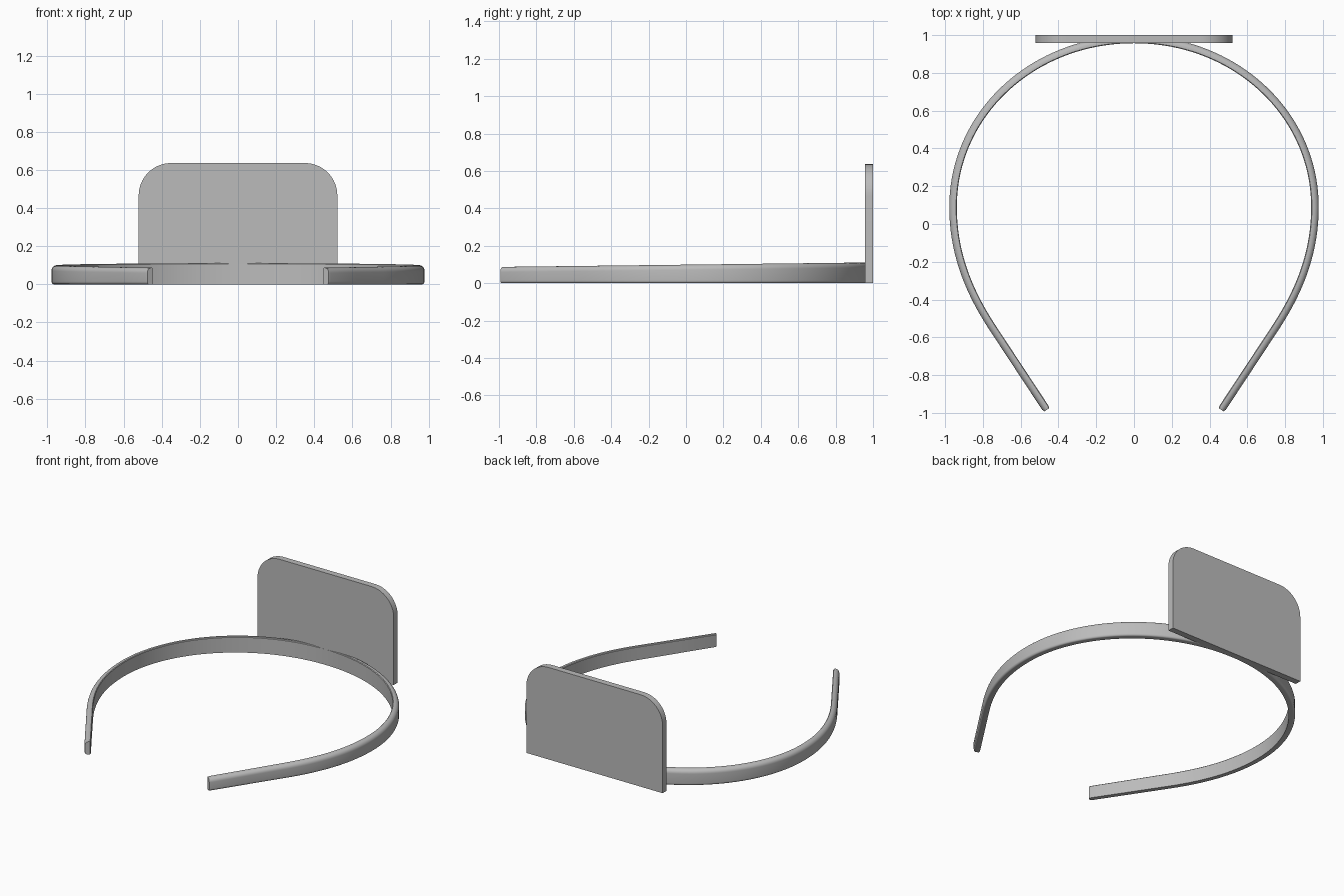
import bpy, bmesh, math
from mathutils import Vector
from mathutils.geometry import interpolate_bezier

cube = bpy.data.objects.get("Cube")
if cube:
    bpy.data.objects.remove(cube, do_unlink=True)

grey = bpy.data.materials.new("plain grey")
grey.use_nodes = True
COLOR = (0.5, 0.5, 0.5, 1)
grey.diffuse_color = COLOR
grey.node_tree.nodes["Principled BSDF"].inputs["Base Color"].default_value = COLOR


def finish(bm, name):
    bmesh.ops.recalc_face_normals(bm, faces=bm.faces)
    mesh = bpy.data.meshes.new(name)
    bm.to_mesh(mesh)
    bm.free()
    mesh.materials.append(grey)
    obj = bpy.data.objects.new(name, mesh)
    bpy.context.collection.objects.link(obj)
    bpy.ops.object.select_all(action="DESELECT")
    obj.select_set(True)
    bpy.context.view_layer.objects.active = obj
    bpy.ops.object.shade_smooth_by_angle(angle=math.radians(35))
    return obj


def arc(cx, cy, rx, ry, start, end, steps):
    angles = [math.radians(start + (end - start) * i / steps) for i in range(steps + 1)]
    return [(cx + rx * math.cos(a), cy + ry * math.sin(a)) for a in angles]


# Half of the band's centre line: back arch, then side curve, then straight arm
back, side, bend, tip = (Vector(p) for p in (
    (0, 0.977, 0), (0.958, 0.09, 0), (0.745, -0.555, 0), (0.462, -0.984, 0)))
arm = (tip - bend).normalized()
half = interpolate_bezier(back, back + Vector((0.54, 0, 0)), side + Vector((0, 0.49, 0)), side, 40)
half += interpolate_bezier(side, side - Vector((0, 0.27, 0)), bend - arm * 0.2, bend, 20)[1:]
half += [bend.lerp(tip, t) for t in (0.5, 0.97, 1)]
path = [Vector((-p.x, p.y, 0)) for p in reversed(half[1:])] + half

# Band cross-section: flat inside and bottom, rounded outside
W = 0.02
section = [(-W, 0), (W - 0.012, 0)]
section += arc(W - 0.012, 0.015, 0.012, 0.015, -70, 0, 4)
section += arc(W - 0.028, -0.028, 0.028, 0.028, 0, 90, 7)
section += [(-W + 0.004, 0), (-W, -0.004)]
TOP_START = 7  # points from here on hang from the top edge

bm = bmesh.new()
rings = []
for i, p in enumerate(path):
    tangent = (path[min(i + 1, len(path) - 1)] - path[max(i - 1, 0)]).normalized()
    outward = Vector((-tangent.y, tangent.x, 0))
    height = 0.099 + 0.012 * p.y
    squeeze = 0.8 if i in (0, len(path) - 1) else 1  # softened tips
    rings.append([bm.verts.new(p + outward * r * squeeze
                               + Vector((0, 0, z + (height if k >= TOP_START else 0))))
                  for k, (r, z) in enumerate(section)])
n = len(section)
for a, b in zip(rings, rings[1:]):
    for k in range(n):
        bm.faces.new((a[k], a[(k + 1) % n], b[(k + 1) % n], b[k]))
bm.faces.new(rings[0])
bm.faces.new(rings[-1])
finish(bm, "head_band")

# Upright plate with rounded upper corners
HALF_W, TOP, R = 0.521, 0.636, 0.17
outline = [(-HALF_W, 0), (HALF_W, 0)]
outline += arc(HALF_W - R, TOP - R, R, R, 0, 90, 16)
outline += arc(R - HALF_W, TOP - R, R, R, 90, 180, 16)
bm = bmesh.new()
face = bm.faces.new([bm.verts.new((x, 0.957, z)) for x, z in outline])
extruded = bmesh.ops.extrude_face_region(bm, geom=[face])["geom"]
bmesh.ops.translate(bm, vec=(0, 0.043, 0),
                    verts=[v for v in extruded if isinstance(v, bmesh.types.BMVert)])
finish(bm, "back_plate")
